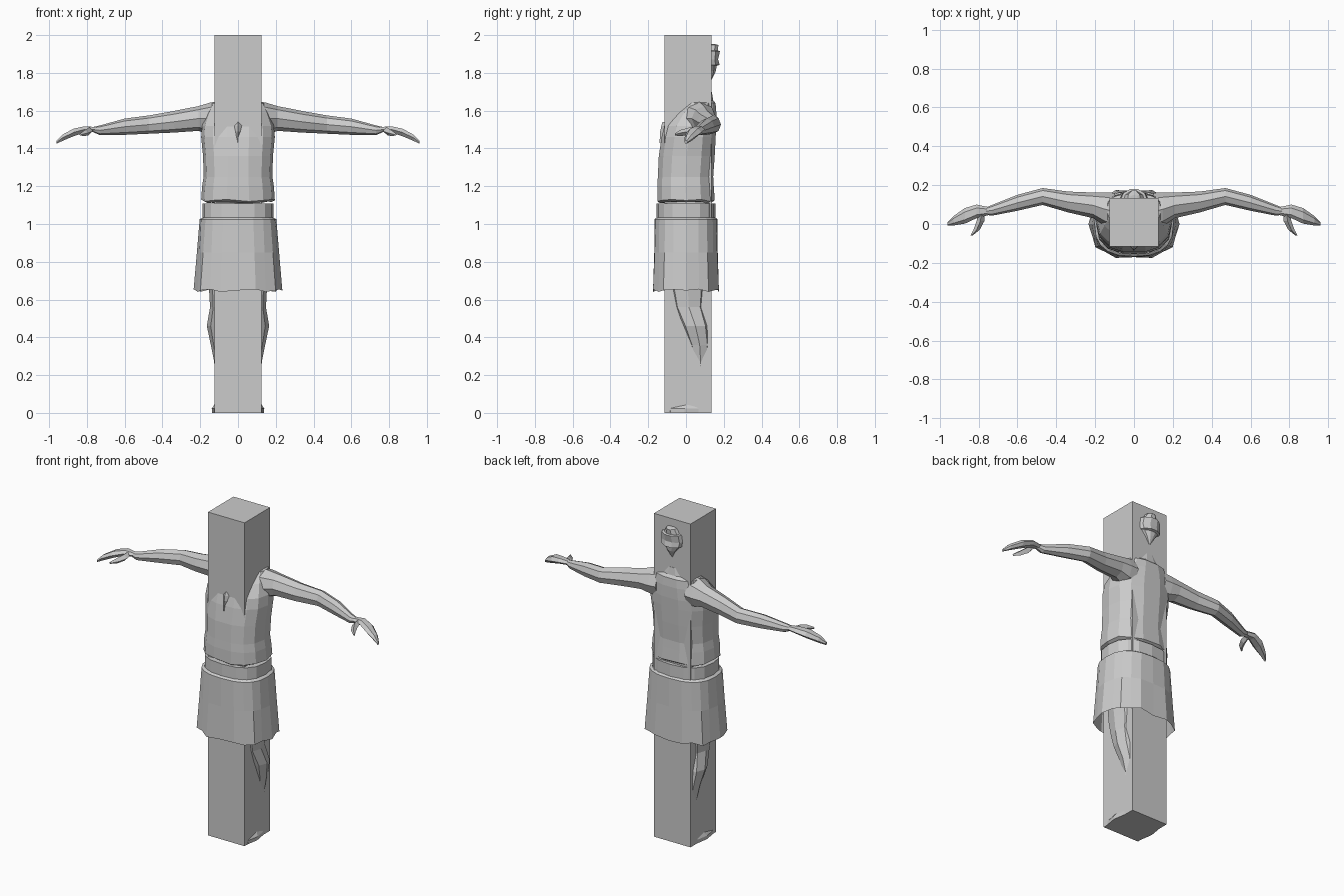
import bpy, bmesh
from math import sin, cos, pi


def build(name, rings, mirror=False, cap=True):
    """Skin a list of equal-length point rings; optionally mirror across x."""
    bm = bmesh.new()
    rows = [[bm.verts.new(p) for p in r] for r in rings]
    n = len(rows[0])
    for a, b in zip(rows, rows[1:]):
        for i in range(n):
            j = (i + 1) % n
            bm.faces.new((a[i], a[j], b[j], b[i]))
    if cap:
        bm.faces.new(rows[0])
        bm.faces.new(rows[-1])
    bmesh.ops.recalc_face_normals(bm, faces=bm.faces)
    me = bpy.data.meshes.new(name)
    bm.to_mesh(me)
    bm.free()
    ob = bpy.data.objects.new(name, me)
    bpy.context.collection.objects.link(ob)
    if mirror:
        mod = ob.modifiers.new("mirror", 'MIRROR')
        mod.use_mirror_merge = False
    return ob


def spow(v, e):
    return (abs(v) ** e) * (1 if v >= 0 else -1)


def level(z, cx, rx, y0, y1, n=12, e=1.0, wave=0.0):
    """Horizontal rounded ring at height z spanning y0..y1."""
    pts = []
    for i in range(n):
        a = 2 * pi * i / n
        pts.append((cx + rx * spow(cos(a), e),
                    (y0 + y1) / 2 + (y1 - y0) / 2 * spow(sin(a), e),
                    z + wave * sin(i * 2.1)))
    return pts


def slice_x(x, y0, y1, z0, z1, n=6):
    """Ring across an arm at distance x."""
    return [(x, (y0 + y1) / 2 + (y1 - y0) / 2 * cos(2 * pi * i / n),
             (z0 + z1) / 2 + (z1 - z0) / 2 * sin(2 * pi * i / n)) for i in range(n)]


# Pillar
build("pillar", [[(x, y, z) for x, y in ((-.125, -.115), (.125, -.115), (.125, .135), (-.125, .135))]
                 for z in (0, 2)])

# Torso with a flared, uneven lower edge
torso = [(1.115, .175, -.14, .14, .005), (1.125, .195, -.155, .155, .006),
         (1.2, .19, -.155, .15, 0), (1.25, .182, -.152, .147, 0),
         (1.36, .185, -.147, .155, 0), (1.46, .195, -.132, .16, 0),
         (1.52, .19, -.117, .163, 0), (1.59, .165, -.065, .163, 0),
         (1.64, .14, -.01, .158, 0), (1.655, .09, .02, .145, 0), (1.7, .06, .03, .138, 0)]
build("torso", [level(z, 0, rx, a, b, 14, .8, w) for z, rx, a, b, w in torso])

# Chest pendant
build("pendant", [level(z, 0, r, -.125 - d, -.1, 4) for z, r, d in
                  ((1.54, .003, 0), (1.52, .02, .005), (1.49, .016, .012), (1.43, .002, .015))])

# Belt
build("belt", [level(z, 0, .188, -.155, .157, 16, .8) for z in (1.02, 1.108)])

# Pleated kilt with rim and wavy hem
skirt = []
for z, rx, ry, pleat, wave in ((1.035, .186, .155, 0, 0), (1.025, .203, .167, 0, 0),
                               (.85, .215, .17, .012, 0), (.648, .228, .176, .03, .008)):
    pts = level(z, 0, rx, -ry, ry, 20, .78, wave)
    skirt.append([(x * (1 + pleat * (-1) ** i), y * (1 + pleat * (-1) ** i), h)
                  for i, (x, y, h) in enumerate(pts)])
build("kilt", skirt, cap=False)

# Legs
leg = [(.8, .095, .075, -.09, .11), (.65, .09, .063, -.09, .11), (.56, .09, .058, -.07, .1),
       (.46, .095, .07, -.025, .125), (.36, .092, .052, .015, .13), (.27, .09, .036, .04, .115),
       (.06, .09, .03, .02, .09)]
build("leg", [level(z, cx, rx, a, b, 8) for z, cx, rx, a, b in leg], mirror=True)

# Feet
build("foot", [level(z, .088, rx, a, b, 8, .8) for z, rx, a, b in
               ((0, .05, -.108, .09), (.022, .051, -.105, .09), (.042, .038, -.08, .09), (.08, .03, .0, .09))],
      mirror=True)

# Arms
arm = [(.1, -.03, .16, 1.47, 1.65), (.15, -.01, .163, 1.475, 1.642), (.21, .03, .162, 1.493, 1.624),
       (.34, .06, .167, 1.484, 1.598), (.47, .098, .185, 1.478, 1.575), (.6, .068, .15, 1.472, 1.558),
       (.73, .043, .098, 1.47, 1.522), (.77, .048, .082, 1.488, 1.513)]
build("arm", [slice_x(*a, n=8) for a in arm], mirror=True)

# Hands
hand = [(.74, .048, .085, 1.488, 1.514), (.81, .03, .1, 1.483, 1.52), (.87, .002, .082, 1.462, 1.508),
        (.93, -.008, .04, 1.437, 1.475), (.96, -.008, .008, 1.424, 1.442)]
build("hand", [slice_x(*h) for h in hand], mirror=True)

# Thumbs
build("thumb", [[(x + r * cos(pi * k / 2), y, z + r * sin(pi * k / 2)) for k in range(4)]
                for x, y, z, r in ((.785, .06, 1.5, .016), (.79, .015, 1.49, .02),
                                   (.81, -.03, 1.482, .016), (.835, -.058, 1.474, .006))], mirror=True)

# Tied hair on the back of the head
hair = [(1.765, .004, .137), (1.81, .035, .158), (1.838, .06, .163), (1.842, .072, .178),
        (1.872, .078, .17), (1.915, .07, .18), (1.918, .055, .168), (1.948, .035, .172), (1.953, .02, .15)]
build("hair_knot", [[(-rx, .12, z + .01 * (rx < .01)), (-rx * .8, (y + .135) / 2, z), (-rx * .3, y, z),
                     (rx * .3, y, z), (rx * .8, (y + .135) / 2, z), (rx, .12, z)]
                    for z, rx, y in hair])
